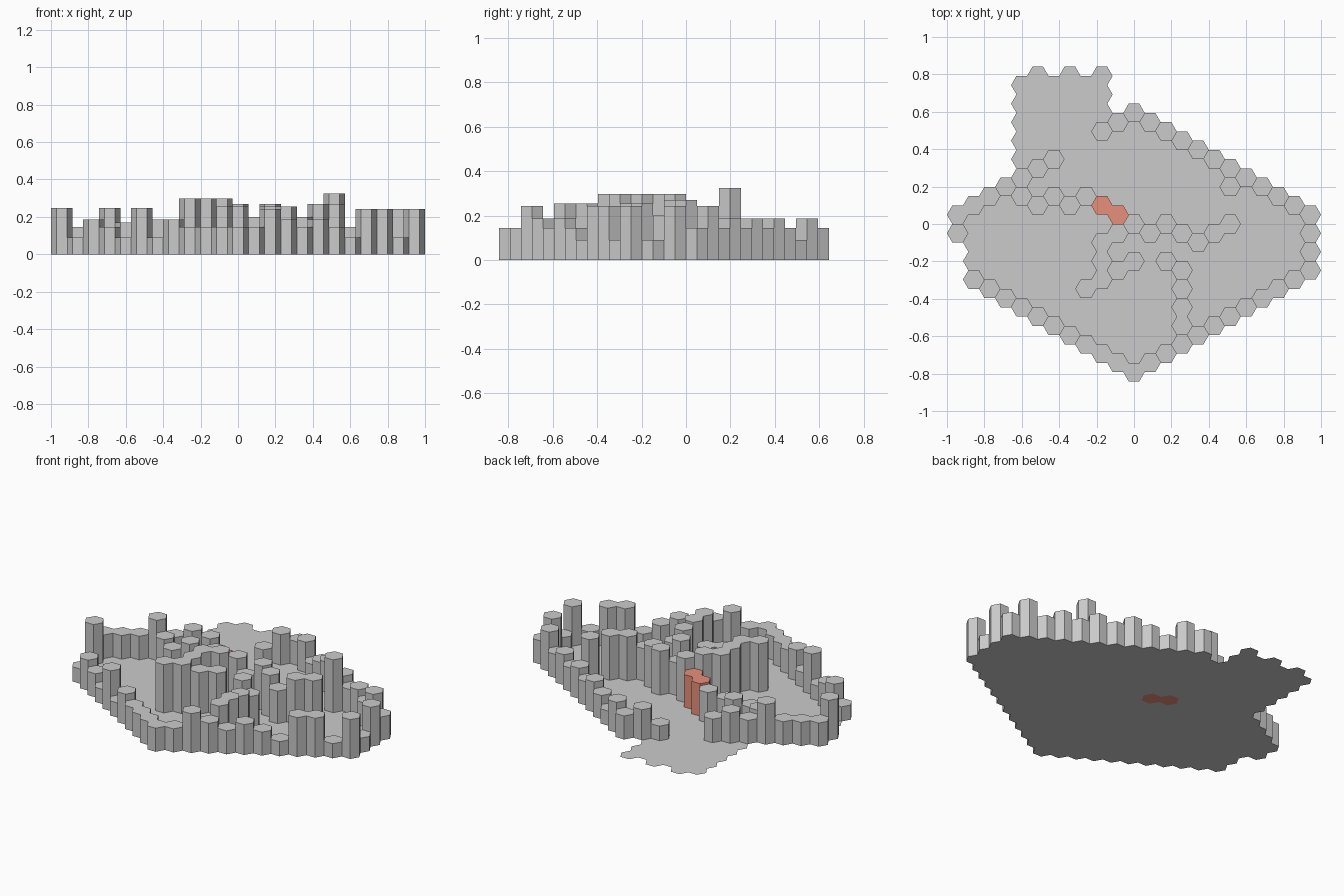
import bpy, bmesh, math

if "Cube" in bpy.data.objects:
    bpy.data.objects.remove(bpy.data.objects["Cube"])

R = 1 / 17.5                 # hexagon radius
H = R * math.sqrt(3)         # hexagon flat-to-flat size


def ring(col, row, z):
    """Corners of one flat-topped hexagon cell."""
    return [(1.5 * R * col + R * math.cos(math.radians(60 * k)),
             H * row + R * math.sin(math.radians(60 * k)), z) for k in range(6)]


def finish(bm, name):
    bmesh.ops.dissolve_degenerate(bm, dist=1e-6, edges=bm.edges)
    me = bpy.data.meshes.new(name)
    bm.to_mesh(me)
    bm.free()
    ob = bpy.data.objects.new(name, me)
    bpy.context.collection.objects.link(ob)
    return ob


def columns(name, cells):
    """Closed hexagonal prisms standing on the ground."""
    bm = bmesh.new()
    for (c, r), h in cells.items():
        lo = [bm.verts.new(p) for p in ring(c, r, 0)]
        hi = [bm.verts.new(p) for p in ring(c, r, h)]
        bm.faces.new(lo[::-1])
        bm.faces.new(hi)
        for k in range(6):
            j = (k + 1) % 6
            bm.faces.new((lo[k], lo[j], hi[j], hi[k]))
    return finish(bm, name)


def line(c0, r0, dr, heights):
    """Run of cells: one column right per step, dr rows up per step."""
    return {(c0 + i, r0 + dr * i): h for i, h in enumerate(heights)}


L, M, S, T = 0.09, 0.145, 0.187, 0.242   # low to tall levels

# outer walls
front_left = line(-10, -3, 0.5 * -1, [L, S, M, L, 0.247, L, S, M, M, M])
front_right = line(0, -8, 0.5, [M, M, T, S, M, S, M, L, T, T, L, T])
right = {(11, -1.5): L, (11, -0.5): T, (11, 0.5): M}
back_right = line(-2, 5, 0.5, [L, S, M]) 
back_right.update(line(1, 5.5, -0.5, [S, L, M, S, M, S, M, S, M, T]))
back_left = {(-11, -0.5): 0.247}
back_left.update(line(-11, 0.5, 0.5, [M, M, M, 0.247, M, S, M]))

# inner walls
west = {(-7, 1.5): 0.17, (-6, 1): M, (-5, 1.5): S, (-4, 1): M, (-3, 1.5): S}
east = {(0, 0): 0.27, (1, -0.5): 0.2, (2, 0): 0.27, (3, -0.5): 0.255,
        (4, -1): 0.2, (5, -0.5): 0.27, (6, 0): 0.27}
middle = {c: 0.297 for c in [(-1, -0.5), (-2, -1), (-2, -2), (-2, -3), (-3, -3.5)]}
middle.update({(-1, -2.5): 0.255, (0, -2): 0.255})
south = {(3, -5.5): 0.255, (3, -4.5): 0.255, (3, -3.5): 0.24, (3, -2.5): 0.2, (2, -2): 0.255}
tower = {(6, 2): 0.325}
door = {(-2, 1): 0.2, (-1, 0.5): 0.2}

parts = {"front_left_wall": front_left, "front_right_wall": front_right,
         "right_wall": right, "back_right_wall": back_right,
         "back_left_wall": back_left, "west_inner_wall": west,
         "east_inner_wall": east, "middle_inner_wall": middle,
         "south_inner_wall": south, "tower": tower, "door": door}
taken = set()
for name, cells in parts.items():
    ob = columns(name, cells)
    taken |= set(cells)
    if name == "door":
        mat = bpy.data.materials.new("door_red")
        mat.diffuse_color = (0.80, 0.28, 0.20, 1)
        mat.use_nodes = True
        mat.node_tree.nodes["Principled BSDF"].inputs["Base Color"].default_value = mat.diffuse_color
        ob.data.materials.append(mat)

# flat floor in every free cell, with the forecourt at the back left
bm = bmesh.new()
for c in range(-11, 12):
    top = 6 - abs(c) / 2
    if -7 <= c <= -2:
        top = 8 - (c % 2) / 2
    r = -8 + abs(c) / 2
    if c == -11:
        r = -0.5
    while r <= top:
        if (c, r) not in taken:
            bm.faces.new([bm.verts.new(p) for p in ring(c, r, 0)])
        r += 1
bmesh.ops.remove_doubles(bm, verts=bm.verts, dist=1e-4)
finish(bm, "floor")
